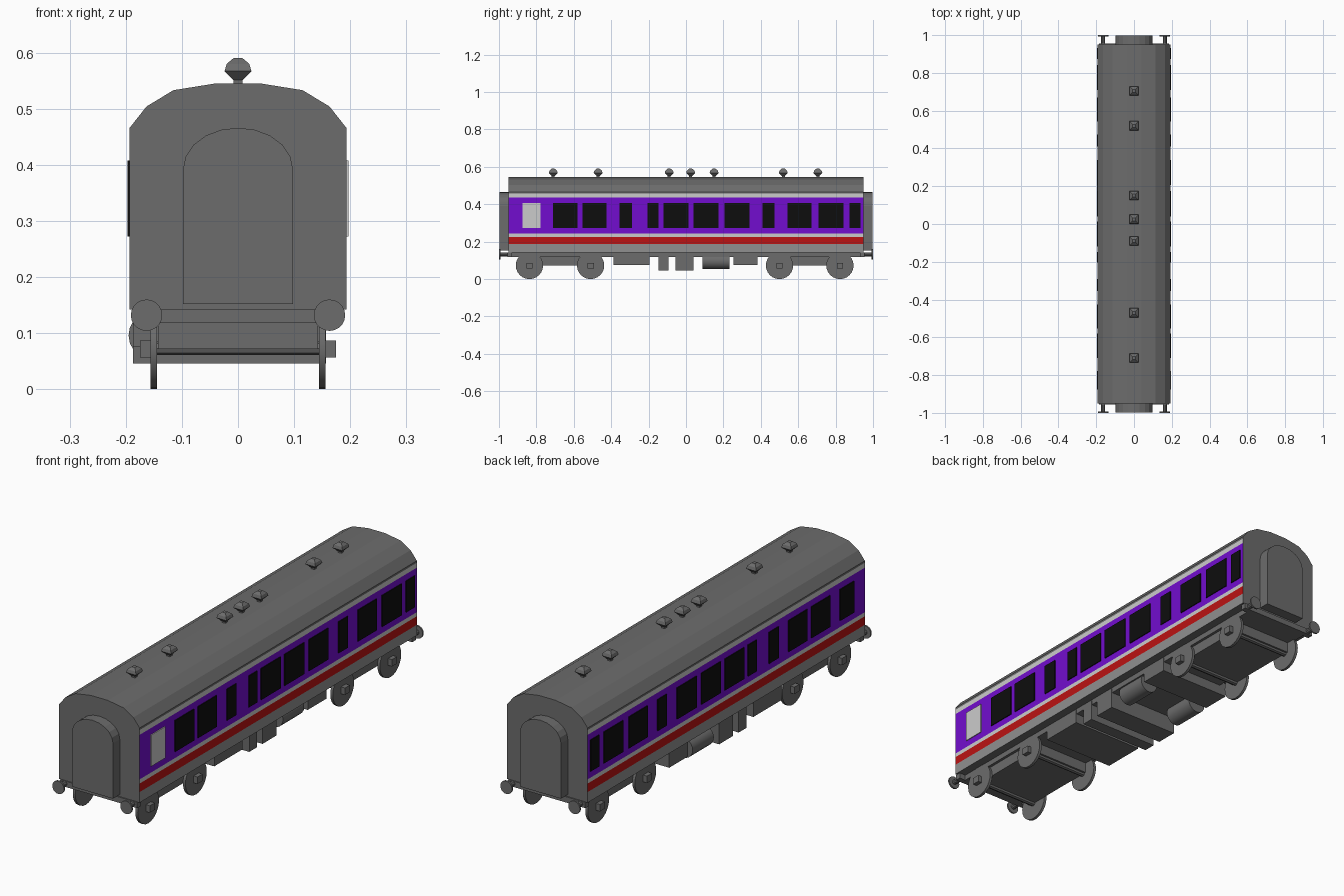
import bpy, bmesh, math
from mathutils import Matrix

if "Cube" in bpy.data.objects:
    bpy.data.objects.remove(bpy.data.objects["Cube"])


def material(name, rgb):
    m = bpy.data.materials.new(name)
    m.diffuse_color = (*rgb, 1)
    m.use_nodes = True
    m.node_tree.nodes["Principled BSDF"].inputs["Base Color"].default_value = m.diffuse_color
    return m


GREY = material("dark_grey", (0.15, 0.15, 0.15))
LOWER = material("lower_grey", (0.28, 0.28, 0.28))
LIGHT = material("light_grey", (0.52, 0.52, 0.52))
PURPLE = material("purple", (0.17, 0.004, 0.62))
RED = material("red", (0.5, 0.006, 0.006))
BLACK = material("window_black", (0.004, 0.004, 0.004))


def finish(name, bm, mats=(GREY,)):
    bmesh.ops.recalc_face_normals(bm, faces=bm.faces)
    me = bpy.data.meshes.new(name)
    bm.to_mesh(me)
    bm.free()
    for m in mats:
        me.materials.append(m)
    ob = bpy.data.objects.new(name, me)
    bpy.context.collection.objects.link(ob)
    return ob


def box(name, x, y, z, mat=GREY):
    """Box from (min, max) ranges."""
    bm = bmesh.new()
    size = [r[1] - r[0] for r in (x, y, z)]
    mid = [sum(r) / 2 for r in (x, y, z)]
    bmesh.ops.create_cube(bm, size=1, matrix=Matrix.Translation(mid) @ Matrix.Diagonal((*size, 1)))
    return finish(name, bm, (mat,))


def prism(name, profile, y0, y1, mats=(GREY,), pick=None):
    """Closed x-z profile extruded along y; pick(z) chooses a side material."""
    bm = bmesh.new()
    rings = [[bm.verts.new((x, y, z)) for x, z in profile] for y in (y0, y1)]
    n = len(profile)
    for i in range(n):
        j = (i + 1) % n
        f = bm.faces.new((rings[0][i], rings[0][j], rings[1][j], rings[1][i]))
        if pick:
            f.material_index = pick(profile[i], profile[j])
    for r in rings:
        bm.faces.new(r)
    return finish(name, bm, mats)


def cylinder(name, r, length, centre, axis, sides):
    bm = bmesh.new()
    rot = Matrix.Rotation(math.pi / 2, 4, axis)
    bmesh.ops.create_cone(bm, cap_ends=True, segments=sides, radius1=r, radius2=r,
                          depth=length, matrix=Matrix.Translation(centre) @ rot)
    ob = finish(name, bm)
    bpy.context.view_layer.objects.active = ob
    ob.select_set(True)
    bpy.ops.object.shade_smooth_by_angle(angle=math.radians(35))
    ob.select_set(False)
    return ob


# Body shell: striped sides and a faceted roof
W = 0.193
bands = [(0.142, 0.188, 1), (0.188, 0.225, 2), (0.225, 0.243, 3), (0.243, 0.436, 4), (0.436, 0.457, 3)]
half = [(W, b[0]) for b in bands] + [(W, 0.457), (W, 0.466), (0.163, 0.504), (0.115, 0.533), (0.04, 0.545)]


def band(a, b):
    if abs(a[0] - b[0]) < 1e-6:
        zm = (a[1] + b[1]) / 2
        for lo, hi, index in bands:
            if lo < zm < hi:
                return index
    return 0


prism("carriage_body", half + [(-x, z) for x, z in reversed(half)], -0.95, 0.95,
      (GREY, LOWER, RED, LIGHT, PURPLE), band)

# Windows on both sides; the front right one is pale
windows = [(-0.875, -0.778), (-0.71, -0.58), (-0.553, -0.425), (-0.355, -0.29), (-0.205, -0.147),
           (-0.12, 0.013), (0.04, 0.174), (0.206, 0.34), (0.41, 0.473), (0.543, 0.671),
           (0.709, 0.842), (0.874, 0.933)]
for side, s in (("right", 1), ("left", -1)):
    for i, span in enumerate(windows):
        pale = s > 0 and i == 0
        box(f"{side}_window_{i + 1}", sorted((s * 0.188, s * 0.197)), span, (0.272, 0.408),
            LIGHT if pale else BLACK)

# Arched end gangways
arch = [(-0.098, 0.152), (0.098, 0.152)]
arch += [(0.098 * math.cos(a), 0.392 + 0.074 * math.sin(a))
         for a in (math.pi * k / 10 for k in range(11))]
prism("front_gangway", arch, -0.997, -0.945)
prism("back_gangway", arch, 0.945, 0.997)

# Roof vents: flared square caps
for i, y in enumerate((-0.71, -0.47, -0.09, 0.025, 0.15, 0.52, 0.705)):
    bm = bmesh.new()
    rings = [[bm.verts.new((sx * r, y + sy * r, z)) for sx, sy in ((1, 1), (-1, 1), (-1, -1), (1, -1))]
             for r, z in ((0.008, 0.54), (0.008, 0.551), (0.024, 0.567), (0.02, 0.58), (0.008, 0.59))]
    for a, b in zip(rings, rings[1:]):
        for k in range(4):
            bm.faces.new((a[k], a[(k + 1) % 4], b[(k + 1) % 4], b[k]))
    bm.faces.new(rings[0])
    bm.faces.new(rings[-1])
    finish(f"roof_vent_{i + 1}", bm)

# Underframe, headstocks and buffers
box("underframe", (-0.155, 0.155), (-0.94, 0.94), (0.118, 0.143))
for end, s in (("front", -1), ("back", 1)):
    box(f"{end}_headstock", (-0.185, 0.185), sorted((s * 0.93, s * 0.955)), (0.118, 0.143))
    for side, x in (("left", -0.163), ("right", 0.163)):
        cylinder(f"{end}_{side}_buffer_shaft", 0.011, 0.06, (x, s * 0.965, 0.132), 'X', 10)
        cylinder(f"{end}_{side}_buffer_head", 0.028, 0.007, (x, s * 0.9965, 0.132), 'X', 20)

# Bogies with wheels, axles and axle boxes
for end, axles in (("front", (-0.837, -0.51)), ("back", (0.5, 0.823))):
    box(f"{end}_bogie_frame", (-0.143, 0.143), (axles[0] - 0.02, axles[1] + 0.02), (0.072, 0.125))
    for n, y in enumerate(axles):
        cylinder(f"{end}_axle_{n + 1}", 0.012, 0.3, (0, y, 0.073), 'Y', 8)
        for side, s in (("left", -1), ("right", 1)):
            cylinder(f"{end}_{side}_wheel_{n + 1}", 0.073, 0.012, (s * 0.15, y, 0.073), 'Y', 24)
            box(f"{end}_{side}_axle_box_{n + 1}", sorted((s * 0.15, s * 0.175)),
                (y - 0.017, y + 0.017), (0.057, 0.087))

# Underfloor equipment boxes and tanks
for i, (y0, y1, z) in enumerate(((-0.387, -0.195, 0.075), (-0.147, -0.094, 0.046),
                                 (-0.056, 0.04, 0.046), (0.254, 0.382, 0.075))):
    box(f"equipment_box_{i + 1}", (-0.187, 0.157), (y0, y1), (z, 0.138))
for side, x in (("left", -0.152), ("right", 0.112)):
    cylinder(f"{side}_tank", 0.043, 0.145, (x, 0.16, 0.096), 'X', 20)
